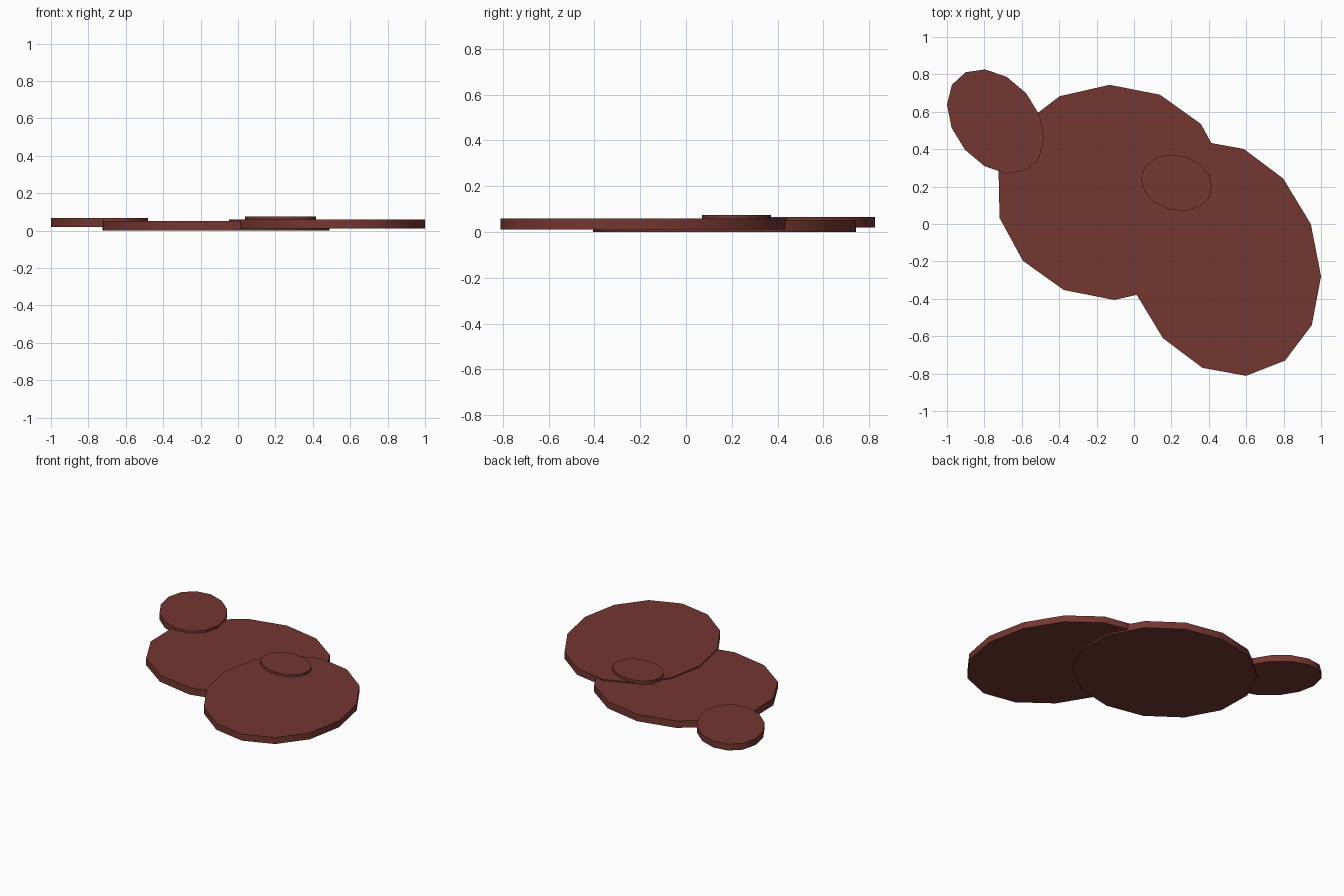
import bpy, bmesh, math

if "Cube" in bpy.data.objects:
    bpy.data.objects.remove(bpy.data.objects["Cube"])

SIDES = 14

brown = bpy.data.materials.new("red brown")
brown.diffuse_color = (0.175, 0.038, 0.030, 1.0)
brown.use_nodes = True
brown.node_tree.nodes["Principled BSDF"].inputs["Base Color"].default_value = brown.diffuse_color


def oval_slab(name, centre, u, v, z0, z1):
    """Flat oval disc: a regular polygon skewed by the two half axes u and v."""
    bm = bmesh.new()
    ring = []
    for k in range(SIDES):
        c, s = math.cos(math.tau * k / SIDES), math.sin(math.tau * k / SIDES)
        ring.append(bm.verts.new((centre[0] + u[0] * c + v[0] * s,
                                  centre[1] + u[1] * c + v[1] * s, z0)))
    base = bm.faces.new(ring)
    top = bmesh.ops.extrude_face_region(bm, geom=[base], use_keep_orig=True)
    for vert in [g for g in top["geom"] if isinstance(g, bmesh.types.BMVert)]:
        vert.co.z = z1
    bmesh.ops.recalc_face_normals(bm, faces=bm.faces)
    mesh = bpy.data.meshes.new(name)
    bm.to_mesh(mesh)
    bm.free()
    mesh.materials.append(brown)
    obj = bpy.data.objects.new(name, mesh)
    bpy.context.collection.objects.link(obj)
    # Rounded rim, crisp top and bottom edges
    bpy.ops.object.select_all(action='DESELECT')
    obj.select_set(True)
    bpy.context.view_layer.objects.active = obj
    bpy.ops.object.shade_smooth_by_angle(angle=math.radians(40))
    return obj


# Lowest broad patch
oval_slab("middle_patch", (-0.118, 0.169), (-0.0125, 0.575), (0.619, 0.009), 0.0, 0.05)
# Second broad patch, slightly higher
oval_slab("front_patch", (0.4765, -0.184), (0.5235, -0.096), (0.006, -0.622), 0.011, 0.058)
# Small outlying patch
oval_slab("back_patch", (-0.74, 0.548), (0.26, -0.09), (-0.002, -0.265), 0.02, 0.066)
# Small raised spot on top
oval_slab("raised_spot", (0.2275, 0.22), (0.19, -0.02), (0.0, 0.15), 0.028, 0.074)
